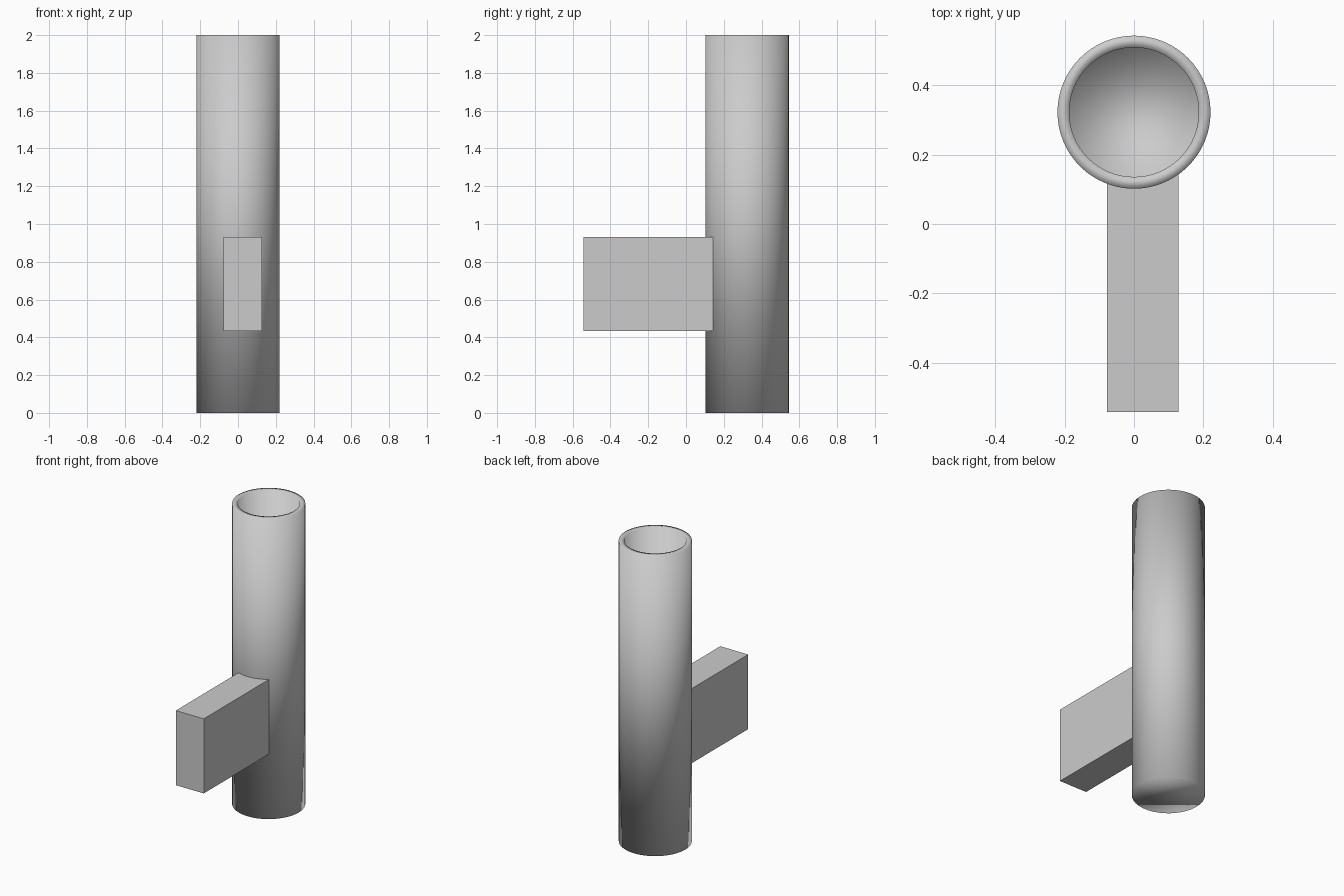
import bpy, bmesh, math

if "Cube" in bpy.data.objects:
    bpy.data.objects.remove(bpy.data.objects["Cube"])

CY, R_OUT, R_IN, HEIGHT, FLOOR = 0.323, 0.221, 0.187, 2.0, 0.04
SIDES = 64


def make_object(name, bm, smooth):
    bmesh.ops.recalc_face_normals(bm, faces=bm.faces)
    for f in bm.faces:
        f.smooth = smooth
    mesh = bpy.data.meshes.new(name)
    bm.to_mesh(mesh)
    bm.free()
    obj = bpy.data.objects.new(name, mesh)
    bpy.context.collection.objects.link(obj)
    return obj


# Tall cup: rings running up the outside, over the rim and down the inside
bm = bmesh.new()
rings = []
for r, z in [(R_OUT, 0), (R_OUT, HEIGHT), (R_IN, HEIGHT), (R_IN, FLOOR)]:
    rings.append([bm.verts.new((r * math.cos(a), CY + r * math.sin(a), z))
                  for a in (2 * math.pi * i / SIDES for i in range(SIDES))])
for lower, upper in zip(rings, rings[1:]):
    for i in range(SIDES):
        j = (i + 1) % SIDES
        bm.faces.new((lower[i], lower[j], upper[j], upper[i]))
bm.faces.new(rings[0])
bm.faces.new(rings[-1])
make_object("cup_body", bm, True)

# Slab handle: flat front, back end curved to sit just inside the cup wall
X0, X1, Y0, Z0, Z1 = -0.078, 0.128, -0.543, 0.433, 0.93
SEAT = R_OUT - 0.004
bm = bmesh.new()
outline = [(X0, Y0), (X1, Y0)]
for i in range(13):
    x = X1 + (X0 - X1) * i / 12
    outline.append((x, CY - math.sqrt(SEAT ** 2 - x ** 2)))
base = bm.faces.new([bm.verts.new((x, y, Z0)) for x, y in outline])
ext = bmesh.ops.extrude_face_region(bm, geom=[base], use_keep_orig=True)
top = [g for g in ext["geom"] if isinstance(g, bmesh.types.BMVert)]
bmesh.ops.translate(bm, verts=top, vec=(0, 0, Z1 - Z0))
make_object("handle", bm, False)
